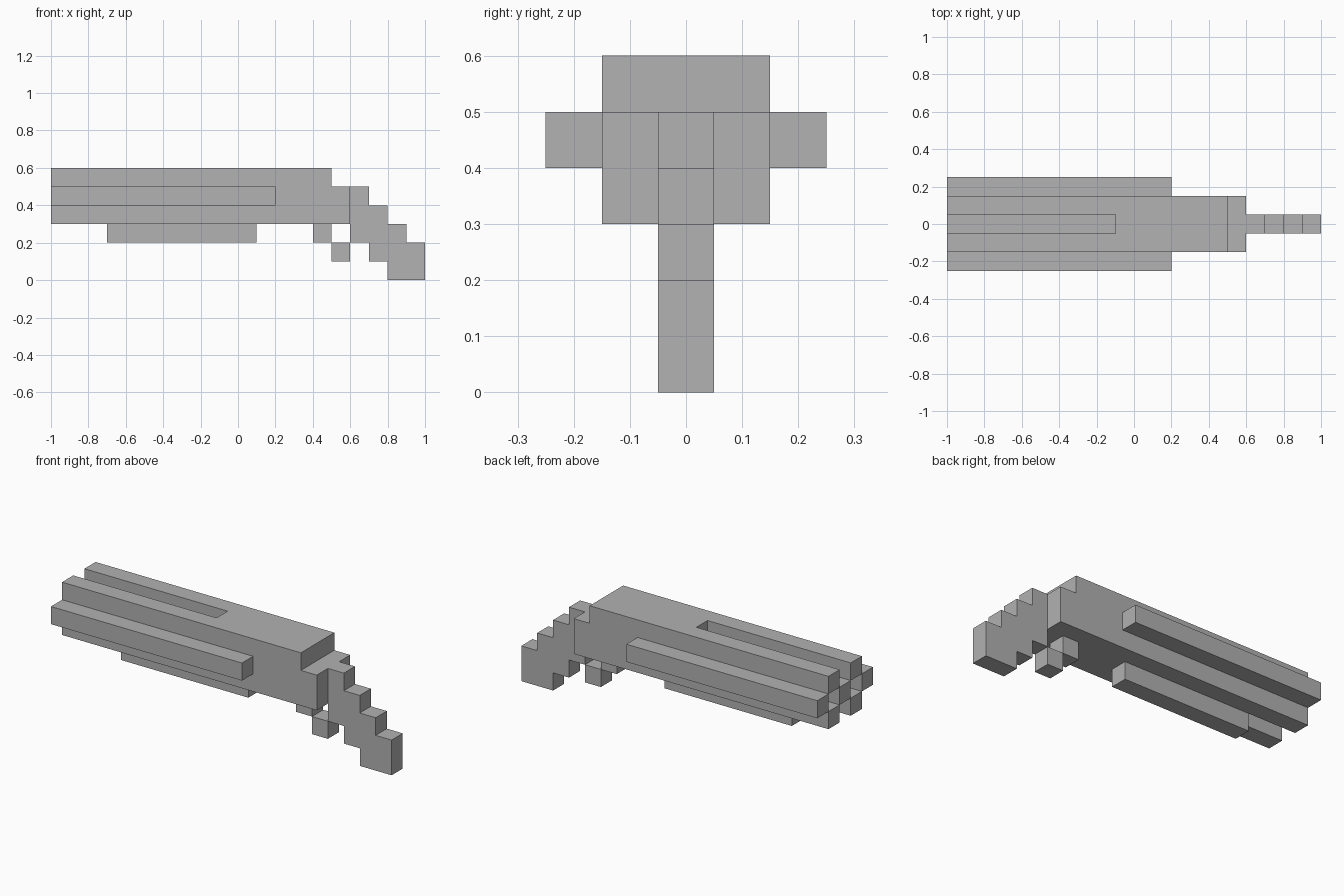
import bpy
import bmesh
from mathutils import Vector

cube = bpy.data.objects.get("Cube")
if cube:
    bpy.data.objects.remove(cube, do_unlink=True)

U = 0.1  # one block

grey = bpy.data.materials.new("plain_grey")
grey.use_nodes = True
colour = (0.445, 0.445, 0.445, 1)
grey.diffuse_color = colour
grey.node_tree.nodes["Principled BSDF"].inputs["Base Color"].default_value = colour


def prism(name, outline, y0, y1):
    """Extrude an x-z outline, given in blocks, from y0 to y1."""
    bm = bmesh.new()
    face = bm.faces.new([bm.verts.new((x * U, y0 * U, z * U)) for x, z in outline])
    out = bmesh.ops.extrude_face_region(bm, geom=[face])["geom"]
    verts = [v for v in out if isinstance(v, bmesh.types.BMVert)]
    bmesh.ops.translate(bm, verts=verts, vec=Vector((0, (y1 - y0) * U, 0)))
    bmesh.ops.recalc_face_normals(bm, faces=bm.faces)
    mesh = bpy.data.meshes.new(name)
    bm.to_mesh(mesh)
    bm.free()
    mesh.materials.append(grey)
    obj = bpy.data.objects.new(name, mesh)
    bpy.context.collection.objects.link(obj)
    return obj


def bar(name, x0, x1, y, z):
    """Square bar one block thick, centred on y with its underside at z."""
    return prism(name, [(x0, z), (x1, z), (x1, z + 1), (x0, z + 1)], y - 0.5, y + 0.5)


# Solid rear body with a step down at the back
prism("receiver", [(-1, 3), (6, 3), (6, 5), (5, 5), (5, 6), (-1, 6)], -1.5, 1.5)

# Central barrel, surrounded by four corner rails with open slots between
bar("barrel", -10, -1, 0, 4)
for side, y in (("left", 1), ("right", -1)):
    bar(side + "_upper_rail", -10, -1, y, 5)
    bar(side + "_lower_rail", -10, -1, y, 3)
    # Outer bar along each flank
    bar(side + "_side_bar", -10, 2, 2 * y, 4)

# Fore grip and trigger under the body
bar("under_bar", -7, 1, 0, 2)
bar("trigger_front", 4, 5, 0, 2)
bar("trigger_tip", 5, 6, 0, 1)

# Stepped rear grip
prism("grip", [(6, 2), (7, 2), (7, 1), (8, 1), (8, 0), (10, 0), (10, 2),
               (9, 2), (9, 3), (8, 3), (8, 4), (7, 4), (7, 5), (6, 5)], -0.5, 0.5)
